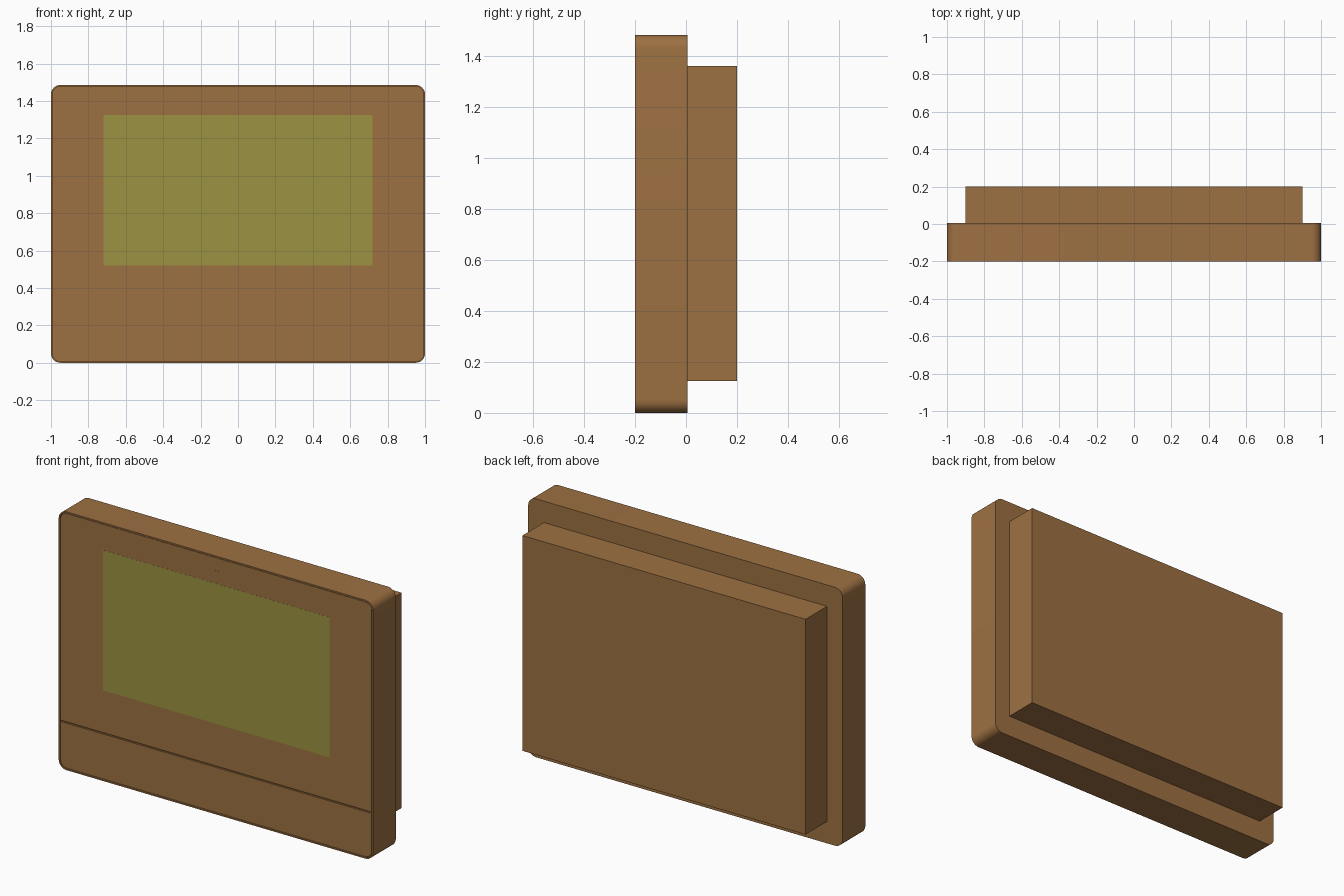
import bpy, bmesh, math

if "Cube" in bpy.data.objects:
    bpy.data.objects.remove(bpy.data.objects["Cube"])


def material(name, rgb):
    m = bpy.data.materials.new(name)
    m.diffuse_color = (*rgb, 1)
    m.use_nodes = True
    m.node_tree.nodes["Principled BSDF"].inputs["Base Color"].default_value = m.diffuse_color
    return m


BROWN = material("brown", (0.34, 0.165, 0.055))
OLIVE = material("olive", (0.33, 0.29, 0.054))


def outline(x0, x1, z0, z1, r_bottom=0.0, r_top=0.0, n=8):
    """Rectangle in x/z with separately rounded bottom and top corners."""
    pts = []
    for sx, sz, start in ((1, 1, 0), (-1, 1, 90), (-1, -1, 180), (1, -1, 270)):
        r = r_top if sz > 0 else r_bottom
        cx = x1 - r if sx > 0 else x0 + r
        cz = z1 - r if sz > 0 else z0 + r
        for i in range(n + 1 if r else 1):
            a = math.radians(start + 90 * i / n)
            pts.append((cx + r * math.cos(a), cz + r * math.sin(a)))
    return pts


def prism(name, pts, y0, y1, mat, rim=0.0, depth=0.0):
    """Extrude an x/z outline from y0 (front) to y1, optionally recessing the front."""
    bm = bmesh.new()
    front = bm.faces.new([bm.verts.new((x, y0, z)) for x, z in pts])
    back = bm.faces.new([bm.verts.new((x, y1, z)) for x, z in reversed(pts)])
    f, b = list(front.verts), list(reversed(back.verts))
    for i in range(len(pts)):
        j = (i + 1) % len(pts)
        bm.faces.new((f[j], f[i], b[i], b[j]))
    bmesh.ops.recalc_face_normals(bm, faces=bm.faces[:])
    if rim:
        bmesh.ops.inset_region(bm, faces=[front], thickness=rim)
        ring = bmesh.ops.extrude_face_region(bm, geom=[front])["geom"]
        if front.is_valid:
            bm.faces.remove(front)
        for v in (g for g in ring if isinstance(g, bmesh.types.BMVert)):
            v.co.y += depth
        bmesh.ops.recalc_face_normals(bm, faces=bm.faces[:])
    me = bpy.data.meshes.new(name)
    bm.to_mesh(me)
    bm.free()
    ob = bpy.data.objects.new(name, me)
    bpy.context.collection.objects.link(ob)
    me.materials.append(mat)
    bpy.context.view_layer.objects.active = ob
    ob.select_set(True)
    bpy.ops.object.shade_smooth_by_angle(angle=math.radians(30))
    ob.select_set(False)
    return ob


def disc(r, z, n=16):
    return [(r * math.cos(math.tau * i / n), z + r * math.sin(math.tau * i / n))
            for i in range(n)]


# Housing with a thin rim around the recessed front
prism("housing", outline(-1, 1, 0, 1.485, 0.05, 0.05), -0.2, 0.005, BROWN, 0.008, 0.01)

# Front panels, separated by a narrow seam
prism("upper_panel", outline(-0.989, 0.989, 0.277, 1.474, 0, 0.04), -0.198, -0.189, BROWN)
prism("lower_panel", outline(-0.989, 0.989, 0.011, 0.269, 0.04, 0), -0.198, -0.189, BROWN)

# Display
prism("screen", outline(-0.72, 0.72, 0.52, 1.325), -0.1985, -0.19, OLIVE)

# Camera bezel and lens
prism("camera_bezel", disc(0.015, 1.407), -0.1985, -0.19, BROWN, 0.004, 0.003)
prism("camera_lens", disc(0.010, 1.407), -0.1975, -0.19, OLIVE)

# Rear wall box
prism("rear_box", outline(-0.9, 0.9, 0.125, 1.362), 0.0, 0.2, BROWN)
